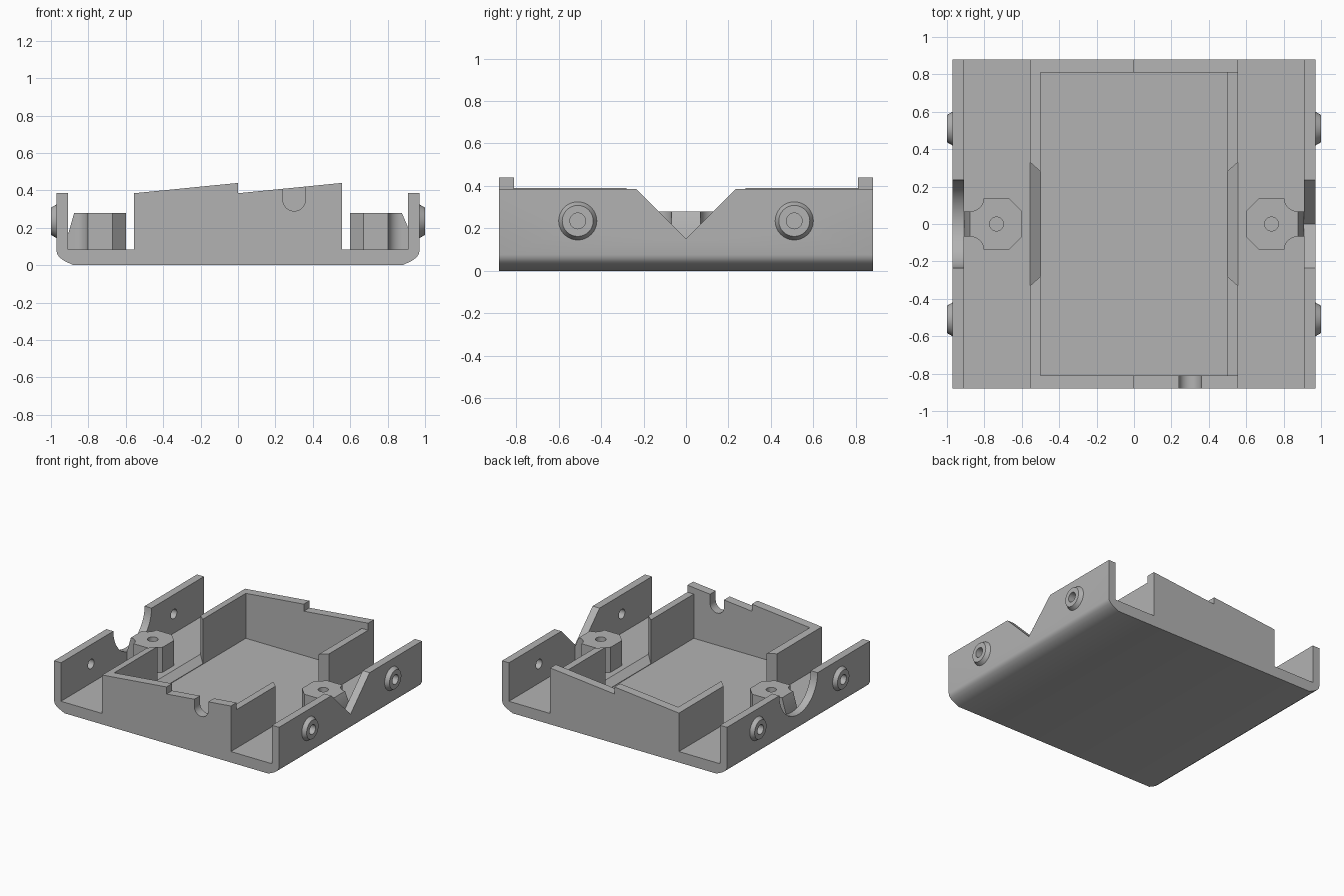
import bpy, bmesh
from math import sin, cos, pi, radians
from mathutils import Vector

cube = bpy.data.objects.get("Cube")
if cube:
    bpy.data.objects.remove(cube, do_unlink=True)

GREY = (0.45, 0.45, 0.45, 1)
mat = bpy.data.materials.new("plain grey")
mat.use_nodes = True
mat.diffuse_color = GREY
mat.node_tree.nodes["Principled BSDF"].inputs["Base Color"].default_value = GREY


def make(name, bm):
    bmesh.ops.recalc_face_normals(bm, faces=bm.faces)
    me = bpy.data.meshes.new(name)
    bm.to_mesh(me)
    bm.free()
    me.materials.append(mat)
    ob = bpy.data.objects.new(name, me)
    bpy.context.collection.objects.link(ob)
    return ob


def loft(name, outline_a, outline_b, axis, a, b):
    """Solid between two matching outlines placed at a and b along an axis."""
    place = {"x": lambda u, v, w: (w, u, v),
             "y": lambda u, v, w: (u, w, v),
             "z": lambda u, v, w: (u, v, w)}[axis]
    bm = bmesh.new()
    va = [bm.verts.new(place(u, v, a)) for u, v in outline_a]
    vb = [bm.verts.new(place(u, v, b)) for u, v in outline_b]
    bm.faces.new(va)
    bm.faces.new(vb)
    n = len(va)
    for i in range(n):
        j = (i + 1) % n
        bm.faces.new((va[i], va[j], vb[j], vb[i]))
    return make(name, bm)


def prism(name, outline, axis, a, b):
    return loft(name, outline, outline, axis, a, b)


def arc(cx, cy, r, start, end, n):
    angles = [radians(start + (end - start) * i / n) for i in range(n + 1)]
    return [(cx + r * cos(t), cy + r * sin(t)) for t in angles]


def circle(cx, cy, r, n=32):
    return arc(cx, cy, r, 0, 360, n)[:-1]


def rect(x0, x1, y0, y1):
    return [(x0, y0), (x1, y0), (x1, y1), (x0, y1)]


def cut(ob, cutters):
    for c in cutters:
        c.hide_render = True
        m = ob.modifiers.new("cut", "BOOLEAN")
        m.operation, m.solver, m.object = "DIFFERENCE", "EXACT", c
    deps = bpy.context.evaluated_depsgraph_get()
    me = bpy.data.meshes.new_from_object(ob.evaluated_get(deps))
    ob.modifiers.clear()
    ob.data = me
    for c in cutters:
        bpy.data.objects.remove(c, do_unlink=True)


def smooth(ob):
    bpy.ops.object.select_all(action="DESELECT")
    ob.select_set(True)
    bpy.context.view_layer.objects.active = ob
    bpy.ops.object.shade_smooth_by_angle(angle=radians(32))


FLOOR, LOW, HIGH, POCKET = 0.085, 0.385, 0.44, 0.04
OUT, WALL, BLOCK, INNER = 0.97, 0.91, 0.555, 0.5
DEPTH, POCKET_Y = 0.88, 0.81
BOSS_Y, BOSS_Z, HOLE_R = 0.51, 0.235, 0.037

# Tray body: one cross-section with rounded lower edges and a stepped top
side = [(0.88, 0), (0.93, 0.024), (0.955, 0.042), (0.966, 0.058), (OUT, 0.075),
        (OUT, LOW), (WALL, LOW), (WALL, FLOOR), (BLOCK, FLOOR)]
section = side + [(BLOCK, HIGH), (0, LOW), (0, HIGH), (-BLOCK, LOW)]
section += [(-x, z) for x, z in reversed(side)]
body = prism("tray_body", section, "y", -DEPTH, DEPTH)

# Central pocket and the lower top of the left inner wall
cutters = [
    prism("pocket_cutter", rect(-INNER, INNER, -POCKET_Y, POCKET_Y), "z", POCKET, 0.6),
    prism("wall_top_cutter", rect(INNER - 0.02, BLOCK + 0.02, -POCKET_Y, POCKET_Y),
          "z", LOW, 0.6),
]
# Ramped gaps through both inner walls, flaring outwards
for s in (-1, 1):
    cutters.append(loft("gap_cutter", rect(-0.2755, 0.2755, POCKET + 0.0005, 0.7),
                        rect(-0.348, 0.348, 0.1, 0.7), "x", s * 0.495, s * 0.575))
# Pointed notch in the left outer wall, round notch in the right one
cutters.append(prism("pointed_notch_cutter",
                     [(0, 0.15), (0.285, 0.435), (-0.285, 0.435)], "x", 0.88, 1.1))
cutters.append(prism("round_notch_cutter",
                     arc(0, LOW, 0.235, 180, 360, 32) + [(0.235, 0.5), (-0.235, 0.5)],
                     "x", -1.1, -0.88))
# Cable notch in the front wall
cutters.append(prism("cable_notch_cutter",
                     arc(0.3, 0.35, 0.06, 180, 360, 20) + [(0.36, 0.6), (0.24, 0.6)],
                     "y", -1, -0.78))


def hole(s, y):
    return prism("hole_cutter", circle(y, BOSS_Z, HOLE_R), "x", s * 0.87, s * 1.1)


PLACES = [(s, y) for s in (-1, 1) for y in (-BOSS_Y, BOSS_Y)]
cut(body, cutters + [hole(s, y) for s, y in PLACES])
smooth(body)

# Tapered screw bosses on the outer walls
for s, y in PLACES:
    name = ("left" if s > 0 else "right") + ("_front" if y < 0 else "_back") + "_boss"
    boss = loft(name, circle(y, BOSS_Z, 0.09), circle(y, BOSS_Z, 0.073),
                "x", s * OUT, s * 1.0)
    cut(boss, [hole(s, y)])
    smooth(boss)

# Screw posts with a waisted neck, its top sloping down to the outer wall
for s, drop, name in ((1, 0.2, "left_post"), (-1, 0.16, "right_post")):
    half = [(0.6, 0.07), (0.67, 0.14)] + arc(0.875, 0.14, 0.072, 180, 270, 8) + [(WALL, 0.068)]
    outline = half + [(x, -y) for x, y in reversed(half)]
    post = prism(name, [(s * x, y) for x, y in outline], "z", FLOOR - 0.02, 0.28)
    bm = bmesh.new()
    bm.from_mesh(post.data)
    bmesh.ops.bisect_plane(bm, geom=bm.verts[:] + bm.edges[:] + bm.faces[:],
                           plane_co=Vector((s * 0.876, 0, 0.28)),
                           plane_no=Vector((s * (0.28 - drop), 0, WALL - 0.876)),
                           clear_outer=True)
    bmesh.ops.holes_fill(bm, edges=[e for e in bm.edges if e.is_boundary])
    bmesh.ops.recalc_face_normals(bm, faces=bm.faces)
    bm.to_mesh(post.data)
    bm.free()
    cut(post, [prism("post_hole_cutter", circle(s * 0.735, 0, HOLE_R), "z", 0.1, 0.4)])
    smooth(post)
